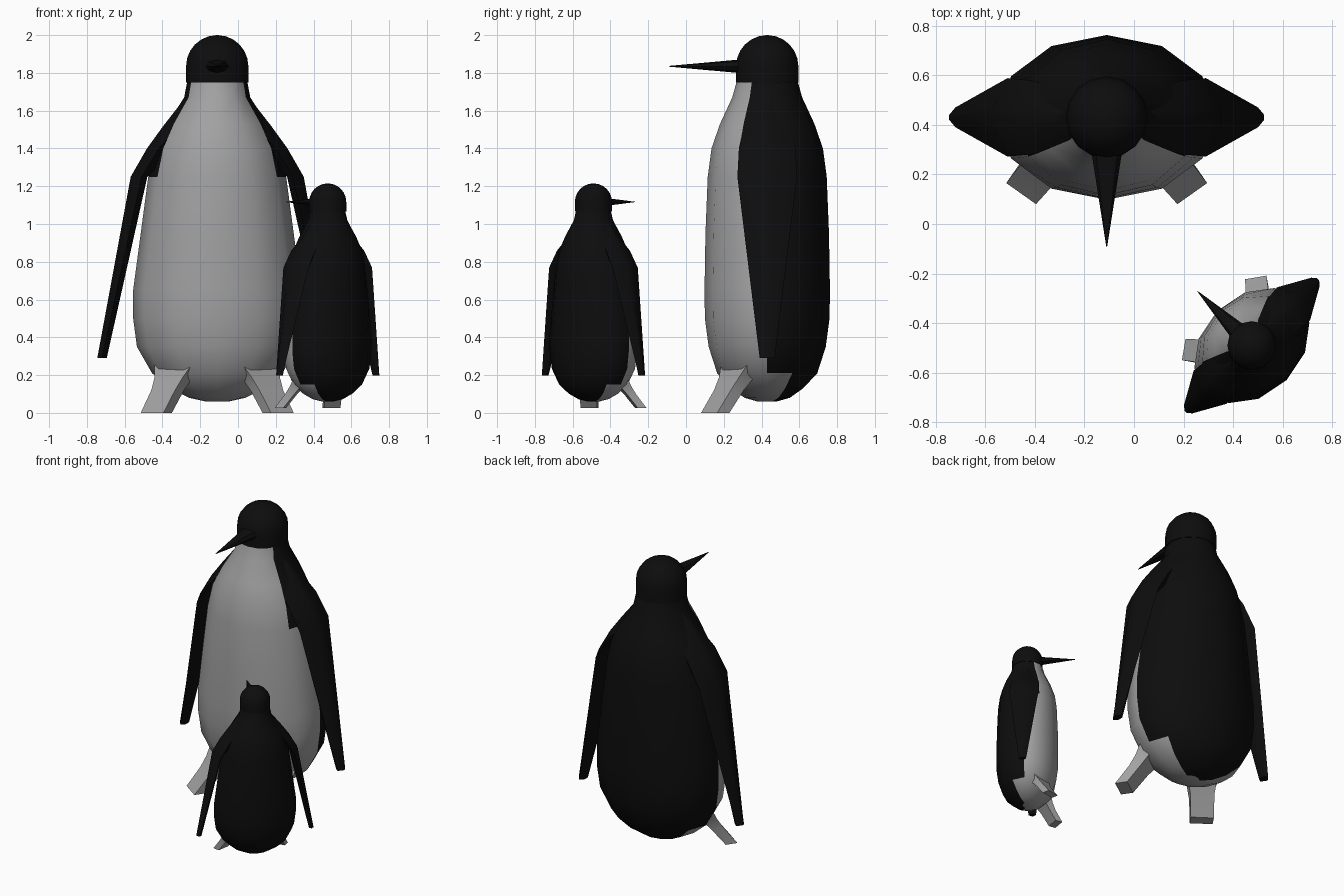
import bpy
import bmesh
from math import sin, cos, pi, radians
from mathutils import Matrix

if "Cube" in bpy.data.objects:
    bpy.data.objects.remove(bpy.data.objects["Cube"])


def material(name, value):
    mat = bpy.data.materials.new(name)
    mat.use_nodes = True
    colour = (value, value, value, 1)
    mat.diffuse_color = colour
    bsdf = mat.node_tree.nodes["Principled BSDF"]
    bsdf.inputs["Base Color"].default_value = colour
    bsdf.inputs["Roughness"].default_value = 0.8
    return mat


BLACK = material("black", 0.004)
GREY = material("pale grey", 0.36)
SIDES = 12
SHOULDER, HIP = 1.25, 0.21

# height, half width, half depth of the torso
TORSO = [(0.06, 0.06, 0.05), (0.08, 0.15, 0.12), (0.13, 0.25, 0.19),
         (HIP, 0.345, 0.265), (0.35, 0.425, 0.31), (0.5, 0.445, 0.33),
         (0.65, 0.445, 0.332), (0.95, 0.405, 0.327), (SHOULDER, 0.365, 0.315),
         (1.4, 0.33, 0.295), (1.53, 0.265, 0.25), (1.67, 0.175, 0.185),
         (1.76, 0.158, 0.16)]

# height, inner x, edge x, outer x, half depth of the flipper
FLIPPER = [(0.29, 0.585, 0.61, 0.635, 0.04), (SHOULDER, 0.37, 0.4, 0.458, 0.158),
           (1.4, 0.22, 0.31, 0.372, 0.15), (1.52, 0.15, 0.2, 0.285, 0.125),
           (1.67, 0.06, 0.1, 0.168, 0.09)]

# foot sole corners, seen from above
SOLE = [(0.405, -0.265), (0.285, -0.35), (0.24, -0.285), (0.36, -0.2)]


def ring(z, a, b, n=SIDES):
    """Ellipse of points, starting at the front."""
    return [(a * sin(2 * pi * i / n), -b * cos(2 * pi * i / n), z) for i in range(n)]


def loft(name, rings, place, mats, rule=None, angle=40):
    """Skin closed rings from bottom to top and cap both ends."""
    bm = bmesh.new()
    rows = [[bm.verts.new(p) for p in r] for r in rings]
    n = len(rows[0])
    for low, high in zip(rows, rows[1:]):
        for i in range(n):
            j = (i + 1) % n
            face = bm.faces.new((low[i], low[j], high[j], high[i]))
            if rule:
                face.material_index = rule(i, face.calc_center_median().z)
    bottom = bm.faces.new(rows[0][::-1])
    if rule:
        bottom.material_index = 1
    bm.faces.new(rows[-1])
    bmesh.ops.recalc_face_normals(bm, faces=bm.faces)
    mesh = bpy.data.meshes.new(name)
    bm.to_mesh(mesh)
    bm.free()
    for mat in mats:
        mesh.materials.append(mat)
    obj = bpy.data.objects.new(name, mesh)
    obj.matrix_world = place
    bpy.context.collection.objects.link(obj)
    bpy.ops.object.select_all(action="DESELECT")
    obj.select_set(True)
    bpy.context.view_layer.objects.active = obj
    bpy.ops.object.shade_smooth_by_angle(angle=radians(angle))
    return obj


def belly_rule(column, z):
    """Pale front panel, widening below the shoulder and again below the hip."""
    reach = 4 if z < HIP else 3 if z < SHOULDER else 2
    return int(min(column, SIDES - 1 - column) < reach)


def penguin(name, place):
    # torso with pale belly
    loft(name + "_torso", [ring(*r) for r in TORSO], place, [BLACK, GREY], belly_rule)

    # head: short neck band and a dome
    radius, brow = 0.165, 1.835
    head = [ring(1.75, radius, radius, 16)]
    for k in range(7):
        t = k / 6.1 * pi / 2
        r = radius * cos(t)
        head.append(ring(brow + radius * sin(t), r, r, 16))
    loft(name + "_head", head, place, [BLACK])

    # beak: flattened cone pointing forward
    beak = []
    for y, w, h in [(-0.1, 0.068, 0.04), (-0.52, 0.002, 0.002)]:
        beak.append([(w * cos(pi * i / 4), y, 1.835 + h * sin(pi * i / 4)) for i in range(8)])
    loft(name + "_beak", beak, place, [BLACK])

    for side, sign in (("left", 1), ("right", -1)):
        # flipper: thin blade hanging from the shoulder
        blade = []
        for z, inner, edge, outer, d in FLIPPER:
            section = [(inner, -d / 2), (edge, -d), (outer, -d / 4),
                       (outer, d / 4), (edge, d), (inner, d / 2)]
            blade.append([(sign * x, y, z) for x, y in section])
        loft(f"{name}_{side}_flipper", blade, place, [BLACK])

        # leg: slanted block flaring into the body
        cx, cy = 0.32, -0.275
        leg = []
        for z, flare in [(0, 1), (0.12, 1.05), (0.19, 1.25), (0.25, 1.6)]:
            leg.append([(sign * (cx + (x - cx) * flare - z * 0.5),
                         cy + (y - cy) * flare + z * 0.6, z) for x, y in SOLE])
        loft(f"{name}_{side}_leg", leg, place, [GREY])


penguin("adult", Matrix.Translation((-0.11, 0.43, 0)))
penguin("chick", Matrix.Translation((0.475, -0.49, 0.025))
        @ Matrix.Rotation(radians(-135), 4, "Z") @ Matrix.Scale(0.595, 4))
